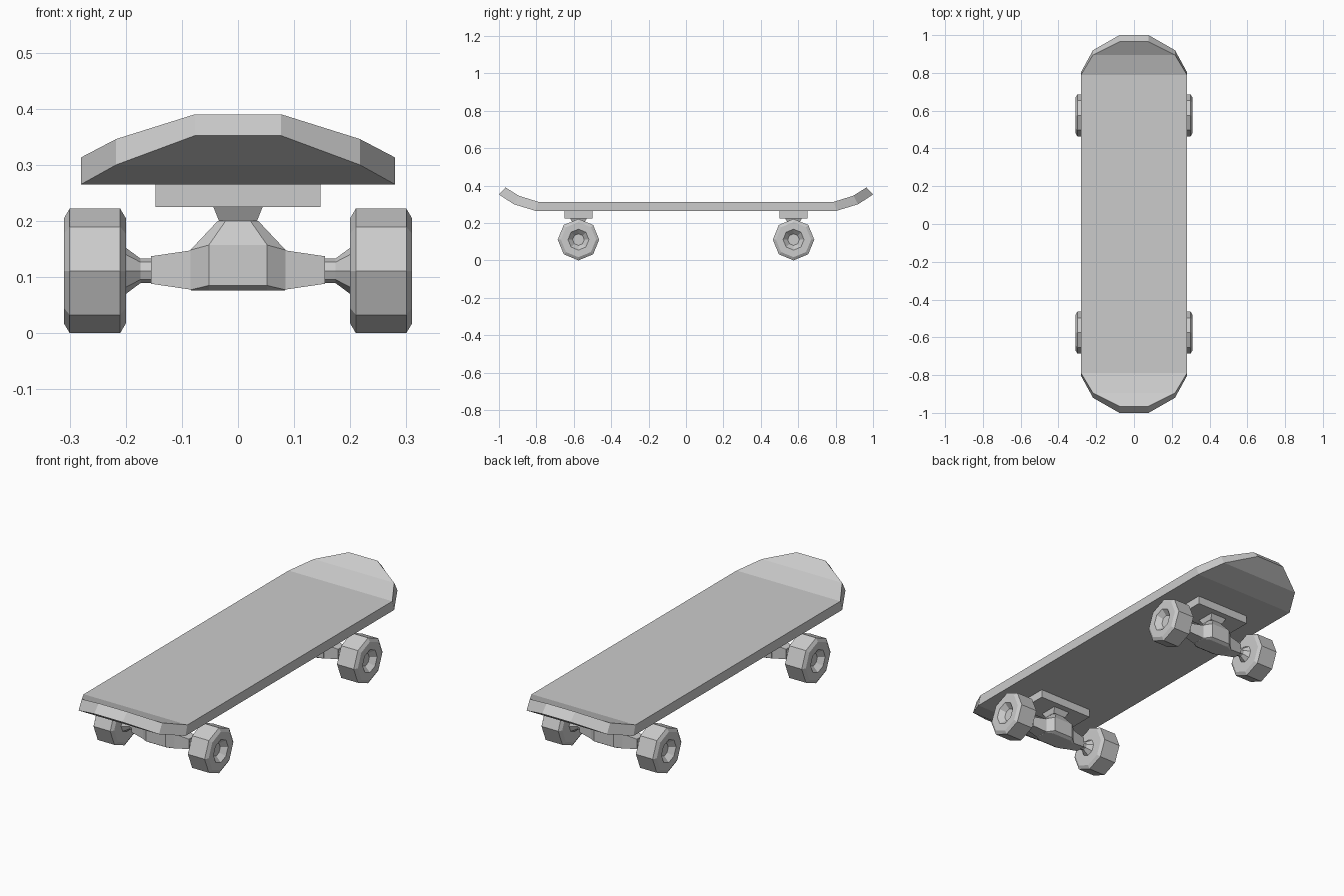
import bpy
import bmesh
from math import cos, sin, tau

cube = bpy.data.objects.get("Cube")
if cube:
    bpy.data.objects.remove(cube, do_unlink=True)

grey = bpy.data.materials.new("plain grey")
grey.use_nodes = True
colour = (0.6, 0.6, 0.6, 1)
grey.diffuse_color = colour
grey.node_tree.nodes["Principled BSDF"].inputs["Base Color"].default_value = colour

TRUCK_Y = 0.575
AXLE_Z = 0.111


def loft(name, rings, mirror=""):
    """Skin a row of equal-length rings, cap both ends, mirror about the origin."""
    bm = bmesh.new()
    rows = [[bm.verts.new(p) for p in ring] for ring in rings]
    n = len(rows[0])
    for a, b in zip(rows, rows[1:]):
        for i in range(n):
            j = (i + 1) % n
            bm.faces.new((a[i], a[j], b[j], b[i]))
    bm.faces.new(rows[0])
    bm.faces.new(rows[-1])
    bmesh.ops.recalc_face_normals(bm, faces=bm.faces)
    mesh = bpy.data.meshes.new(name)
    bm.to_mesh(mesh)
    bm.free()
    mesh.materials.append(grey)
    obj = bpy.data.objects.new(name, mesh)
    bpy.context.collection.objects.link(obj)
    if mirror:
        mod = obj.modifiers.new("Mirror", "MIRROR")
        mod.use_axis = ["x" in mirror, "y" in mirror, False]
        mod.use_mirror_merge = False
    return obj


def rect(hx, hy, z):
    """Flat rectangle around the truck centre."""
    return [(sx * hx, TRUCK_Y + sy * hy, z)
            for sx, sy in ((-1, -1), (1, -1), (1, 1), (-1, 1))]


def disc(x, r, sides=8):
    """Octagon across the axle."""
    return [(x, TRUCK_Y + r * cos(tau * i / sides), AXLE_Z + r * sin(tau * i / sides))
            for i in range(sides)]


def body_ring(xf, yf, zf, xs, ys, zs):
    """Eight-sided plan: front corners and side corners at their own heights."""
    quarter = [(xf, yf, zf), (xs, ys, zs)]
    right = quarter + [(x, -y, z) for x, y, z in reversed(quarter)]
    full = right + [(-x, y, z) for x, y, z in reversed(right)]
    return [(x, TRUCK_Y + y, z) for x, y, z in full]


def beam_ring(x, hy, z0, z1):
    return [(x, TRUCK_Y - hy, z0), (x, TRUCK_Y + hy, z0),
            (x, TRUCK_Y + hy, z1), (x, TRUCK_Y - hy, z1)]


# Deck: half width, then bottom y, z and top y, z from middle to tip
deck_half = [(0.28, 0.805, 0.265, 0.79, 0.313),
             (0.217, 0.92, 0.30, 0.895, 0.346),
             (0.077, 1.0, 0.352, 0.965, 0.39)]
stations = [(s, d) for s, row in ((-1, deck_half[::-1]), (1, deck_half)) for d in row]
loft("deck", [[(-w, s * yb, zb), (w, s * yb, zb), (w, s * yt, zt), (-w, s * yt, zt)]
              for s, (w, yb, zb, yt, zt) in stations])

# Truck mounts
loft("baseplates", [rect(0.147, 0.075, z) for z in (0.225, 0.265)], "y")
loft("bushings", [rect(0.044, 0.045, 0.225), rect(0.034, 0.03, 0.2)], "y")

# Hanger bodies with side beams
loft("hanger_bodies", [
    body_ring(0.022, 0.03, 0.2, 0.036, 0.018, 0.2),
    body_ring(0.052, 0.06, 0.157, 0.085, 0.035, 0.148),
    body_ring(0.052, 0.06, 0.085, 0.085, 0.035, 0.077),
    body_ring(0.052, 0.045, 0.076, 0.083, 0.03, 0.076)], "y")
loft("hanger_beams", [beam_ring(0.08, 0.035, 0.077, 0.148),
                      beam_ring(0.155, 0.025, 0.088, 0.137)], "xy")

# Axles flare into the wheels
loft("axles", [disc(0.15, 0.022), disc(0.174, 0.022), disc(0.201, 0.042)], "xy")

# Wheels: chamfered octagons with a sloped recess outside
wheel_profile = [(0.2, 0.094), (0.21, 0.111), (0.3, 0.111),
                 (0.31, 0.094), (0.31, 0.056), (0.285, 0.031)]
loft("wheels", [disc(x, r) for x, r in wheel_profile], "xy")
